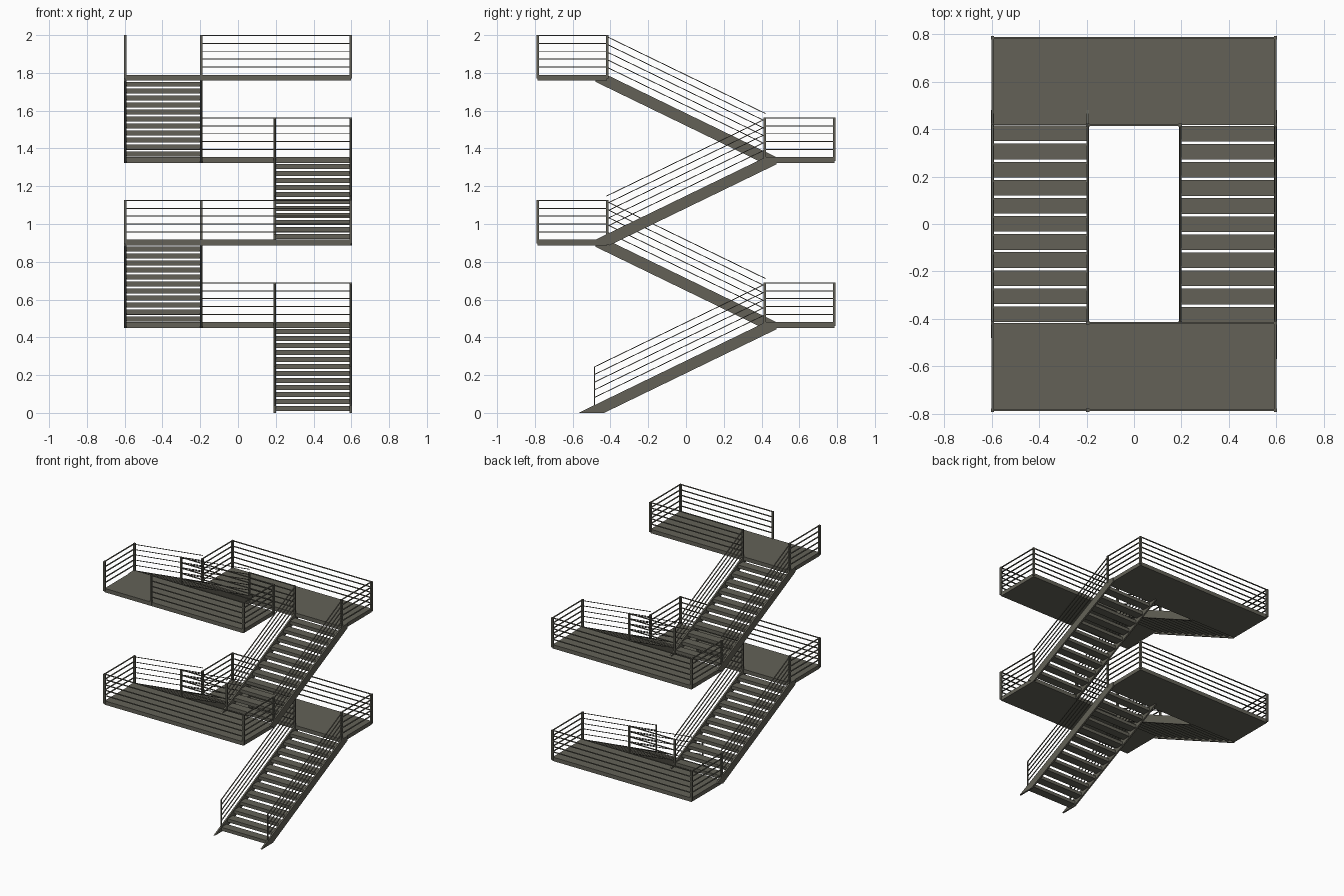
import bpy
from mathutils import Vector

if "Cube" in bpy.data.objects:
    bpy.data.objects.remove(bpy.data.objects["Cube"])

steel = bpy.data.materials.new("olive_grey_steel")
COLOR = (0.125, 0.121, 0.096, 1)
steel.diffuse_color = COLOR
steel.use_nodes = True
steel.node_tree.nodes["Principled BSDF"].inputs["Base Color"].default_value = COLOR

STEP = 0.4367            # height gained per flight
TOP = [0.48 + STEP * i for i in range(4)]   # landing floor heights
SLAB = 0.03
OUT_X, IN_X = 0.597, 0.195
IN_Y, OUT_Y = 0.417, 0.785
SLOPE = STEP / 0.9
RAIL_GAP, RAIL_COUNT = 0.0415, 5
POST_H = 0.21


class Part:
    """Collects boxes and prisms into one named mesh object."""
    def __init__(self, name):
        self.name, self.verts, self.faces = name, [], []

    def prism(self, ring_a, ring_b):
        n, k = len(ring_a), len(self.verts)
        self.verts += list(ring_a) + list(ring_b)
        self.faces.append([k + i for i in reversed(range(n))])
        self.faces.append([k + n + i for i in range(n)])
        for i in range(n):
            j = (i + 1) % n
            self.faces.append([k + i, k + j, k + n + j, k + n + i])

    def box(self, x0, x1, y0, y1, z0, z1):
        ring = [(x0, y0), (x1, y0), (x1, y1), (x0, y1)]
        self.prism([(x, y, z0) for x, y in ring], [(x, y, z1) for x, y in ring])

    def bar(self, a, b, width, height):
        # straight rail with a rectangular section
        a, b = Vector(a), Vector(b)
        side = (b - a).cross(Vector((0, 0, 1))).normalized() * width / 2
        up = Vector((0, 0, height / 2))
        section = [-side - up, side - up, side + up, -side + up]
        self.prism([a + s for s in section], [b + s for s in section])

    def build(self):
        mesh = bpy.data.meshes.new(self.name)
        mesh.from_pydata([tuple(v) for v in self.verts], [], self.faces)
        mesh.materials.append(steel)
        obj = bpy.data.objects.new(self.name, mesh)
        bpy.context.collection.objects.link(obj)
        # consistent outward normals
        import bmesh
        bm = bmesh.new()
        bm.from_mesh(mesh)
        bmesh.ops.recalc_face_normals(bm, faces=bm.faces)
        bm.to_mesh(mesh)
        bm.free()


def landing(level):
    z = TOP[level]
    side = 1 if level % 2 == 0 else -1       # back landings first
    last = level == 3
    y_in, y_out = side * IN_Y, side * OUT_Y

    slab = Part(f"landing_{level + 1}")
    slab.box(-0.597, 0.597, *sorted((y_in, y_out)), z - SLAB, z)
    slab.build()

    # posts at the corners and beside each flight opening
    posts = Part(f"landing_{level + 1}_posts")
    spots = [(x, y) for x in (-OUT_X, OUT_X) for y in (y_in, y_out)]
    spots += [(-IN_X, y_in), (-IN_X, y_out) if last else (IN_X, y_in)]
    for x, y in spots:
        posts.box(x - 0.007, x + 0.007, y - 0.007, y + 0.007, z - 0.02, z + POST_H)
    posts.build()

    # horizontal rails on the ends, outer edge and between the flights
    rails = Part(f"landing_{level + 1}_rails")
    runs = [((x, y_in), (x, y_out)) for x in (-OUT_X, OUT_X)]
    runs.append(((-IN_X if last else -OUT_X, y_out), (OUT_X, y_out)))
    runs.append(((-IN_X, y_in), (OUT_X if last else IN_X, y_in)))
    for a, b in runs:
        for i in range(1, RAIL_COUNT + 1):
            h = z + i * RAIL_GAP
            rails.bar((*a, h), (*b, h), 0.009, 0.005)
    rails.build()


def flight(level):
    z_top = TOP[level]
    d = 1 if level % 2 == 0 else -1          # climbing direction along y
    x0, x1 = (IN_X, OUT_X) if d > 0 else (-OUT_X, -IN_X)
    first = level == 0
    name = f"flight_{level + 1}"

    def edge(s):                             # height of the stringer's top edge
        return z_top + SLOPE * (s - 0.42)

    def along(z):                            # distance at which that edge has height z
        return 0.42 + (z - z_top) / SLOPE

    # side stringers, cut level at the foot and against the landing
    foot = 0 if first else z_top - STEP - SLAB
    deep = 0.066
    profile = [(along(foot + (0 if first else SLAB)), foot + (0 if first else SLAB)),
               (along(foot + deep), foot), (0.48, edge(0.48) - deep),
               (0.48, z_top), (0.42, z_top)]
    stringers = Part(name + "_stringers")
    for x in (x0, x1):
        stringers.prism([(x - 0.006, d * s, z) for s, z in profile],
                        [(x + 0.006, d * s, z) for s, z in profile])
    stringers.build()

    # open treads
    treads = Part(name + "_treads")
    going = 0.0763
    for k in range(12 if first else 11):
        s, z = 0.381 - going * k, z_top - going * SLOPE * (k + 1)
        treads.box(x0, x1, *sorted((d * (s - 0.033), d * (s + 0.033))), z - 0.026, z)
    treads.build()

    # sloping rails, with slim starting posts on the lowest flight
    rails = Part(name + "_rails")
    start = -0.485 if first else -0.42
    for x in (x0, x1):
        for i in range(1, RAIL_COUNT + 1):
            h = 0.0405 * i
            rails.bar((x, d * start, edge(start) + h), (x, d * 0.42, z_top + h), 0.007, 0.005)
        if first:
            rails.box(x - 0.004, x + 0.004, start - 0.003, start + 0.003, 0, edge(start) + 0.205)
    rails.build()


for n in range(4):
    landing(n)
    flight(n)
